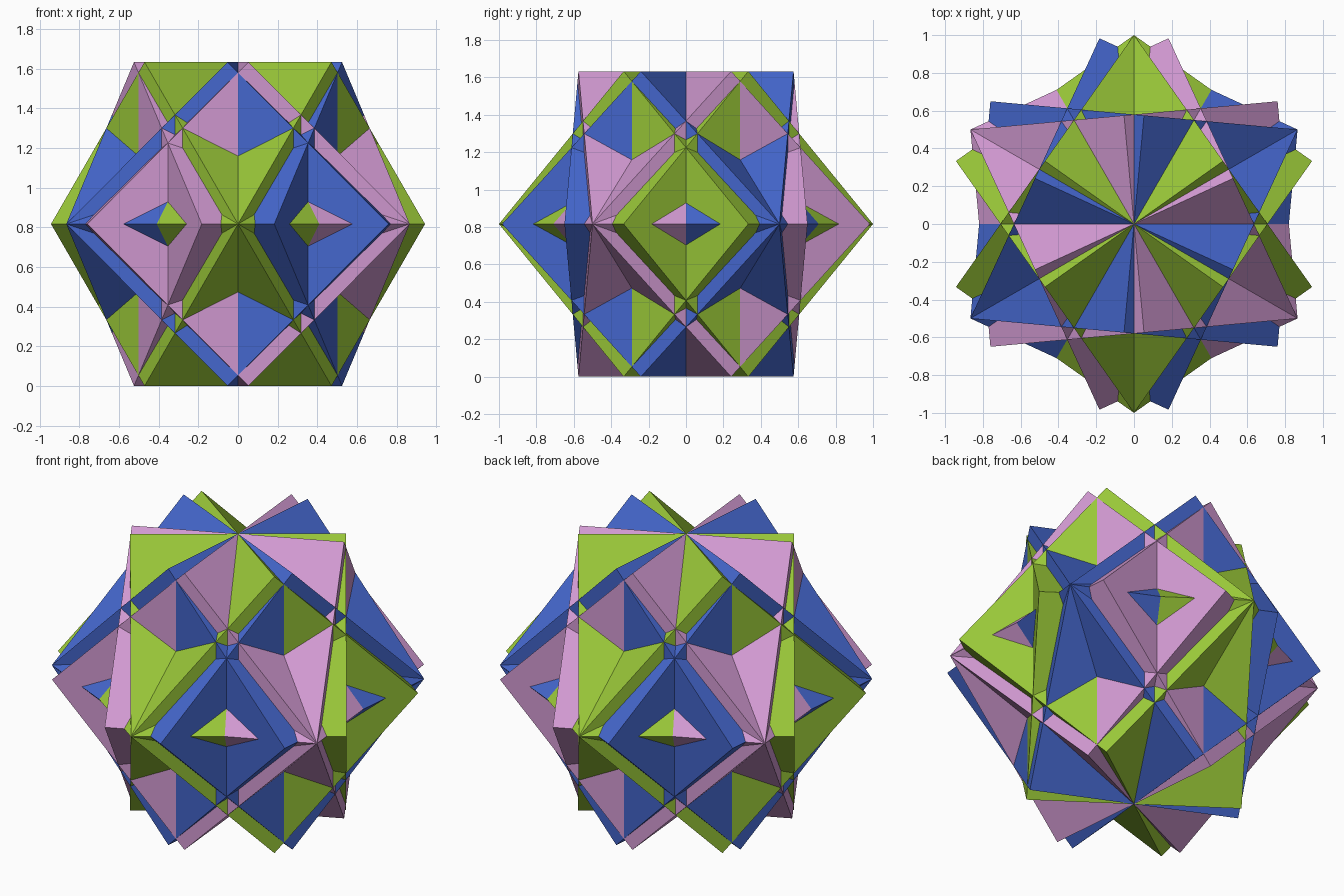
import bpy
import math
from mathutils import Matrix

if "Cube" in bpy.data.objects:
    bpy.data.objects.remove(bpy.data.objects["Cube"])

# Six equal cubes, each standing on an edge, turned about the vertical axis
EDGE = 2 / math.sqrt(3)              # corners lie 1 unit from the centre
HALF_HEIGHT = EDGE / math.sqrt(2)
TILT = math.degrees(math.asin(1 / math.sqrt(3)))   # 35.26 degrees


def make_material(name, srgb):
    mat = bpy.data.materials.new(name)
    mat.diffuse_color = [((c + 0.055) / 1.055) ** 2.4 for c in srgb] + [1.0]
    mat.use_nodes = True
    mat.node_tree.nodes["Principled BSDF"].inputs["Base Color"].default_value = mat.diffuse_color
    return mat


def make_cube(name, angle, mat):
    bpy.ops.mesh.primitive_cube_add(size=EDGE)
    cube = bpy.context.object
    cube.name = name
    cube.data.transform(
        Matrix.Translation((0, 0, HALF_HEIGHT))
        @ Matrix.Rotation(math.radians(angle), 4, 'Z')
        @ Matrix.Rotation(math.radians(45), 4, 'X'))
    cube.data.materials.append(mat)


# Each colour is a mirrored pair of cubes; the pairs are 60 degrees apart
pairs = [
    ("green", (0.60, 0.78, 0.22), 0),
    ("pink", (0.82, 0.60, 0.82), 60),
    ("blue", (0.267, 0.40, 0.80), 120),
]
for colour, srgb, turn in pairs:
    mat = make_material(colour, srgb)
    make_cube(colour + "_cube_left", turn + TILT, mat)
    make_cube(colour + "_cube_right", turn - TILT, mat)
